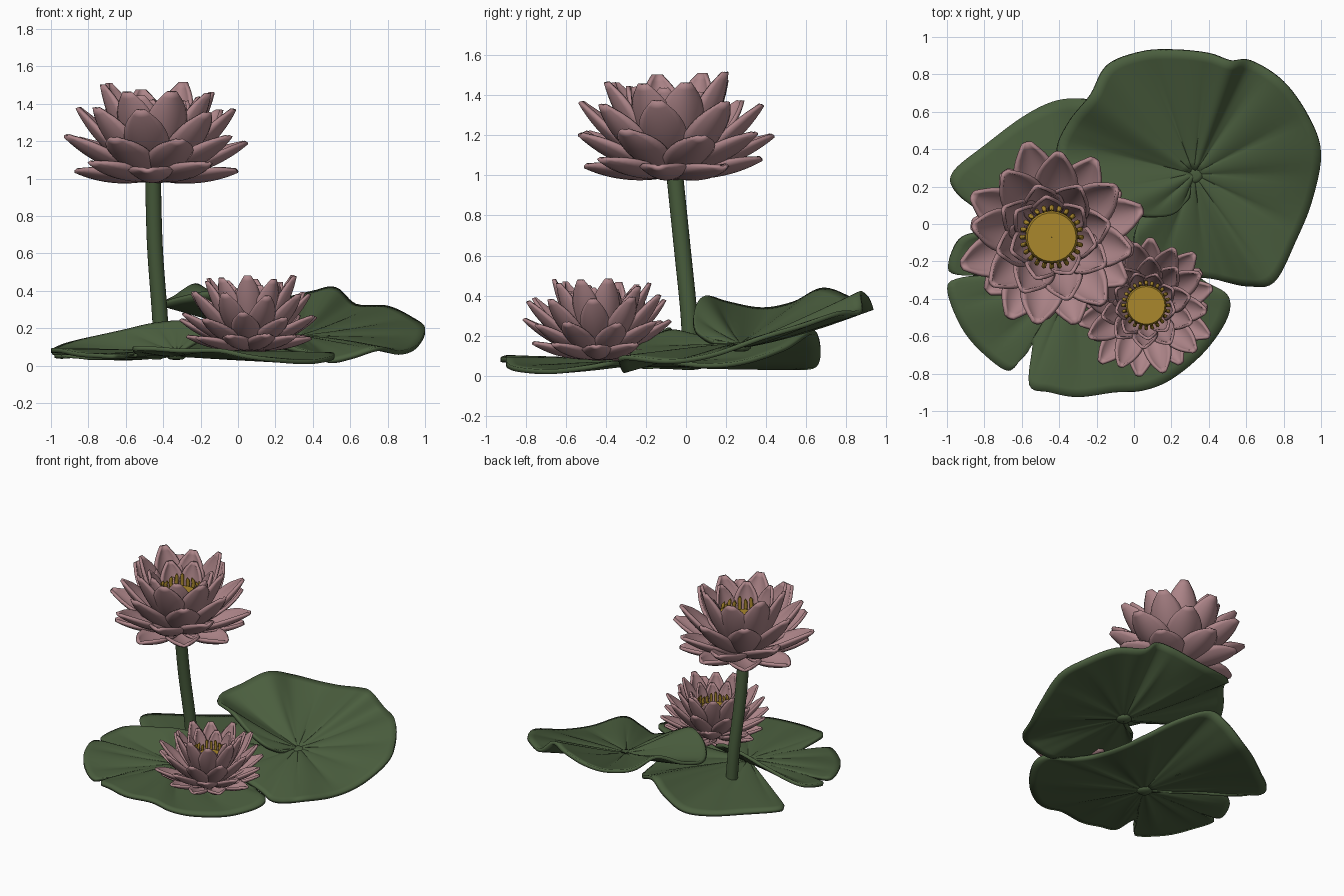
import bpy, bmesh, math, random
from mathutils import Vector

if "Cube" in bpy.data.objects:
    bpy.data.objects.remove(bpy.data.objects["Cube"])
random.seed(4)

def material(name, rgb):
    m = bpy.data.materials.new(name)
    m.diffuse_color = (*rgb, 1)
    m.use_nodes = True
    m.node_tree.nodes["Principled BSDF"].inputs["Base Color"].default_value = m.diffuse_color
    return m

PINK = material("petal pink", (0.42, 0.235, 0.25))
GREEN = material("leaf green", (0.07, 0.113, 0.049))
STEM = material("stem green", (0.062, 0.103, 0.043))
GOLD = material("centre gold", (0.40, 0.245, 0.025))

def finish(bm, name, mat, thick=0):
    bmesh.ops.recalc_face_normals(bm, faces=bm.faces)
    me = bpy.data.meshes.new(name)
    bm.to_mesh(me)
    bm.free()
    for p in me.polygons:
        p.use_smooth = True
    me.materials.append(mat)
    ob = bpy.data.objects.new(name, me)
    bpy.context.collection.objects.link(ob)
    if thick:
        s = ob.modifiers.new("thickness", 'SOLIDIFY')
        s.thickness, s.offset = thick, 0
    return ob

def grid(bm, rows):
    vs = [[bm.verts.new(p) for p in r] for r in rows]
    for a, b in zip(vs, vs[1:]):
        for i in range(len(a) - 1):
            bm.faces.new((a[i], a[i + 1], b[i + 1], b[i]))

def ring(c, r, z, n=32):
    return [c + Vector((r * math.cos(2 * math.pi * i / n), r * math.sin(2 * math.pi * i / n), z))
            for i in range(n + 1)]

def spline(pts, n):
    # Catmull-Rom through the points
    P = [Vector(p) for p in pts]
    P = [P[0]] + P + [P[-1]]
    out = []
    for i in range(1, len(P) - 2):
        a, b, c, d = P[i - 1:i + 3]
        for k in range(n):
            t = k / n
            out.append(0.5 * (2 * b + (c - a) * t + (2 * a - 5 * b + 4 * c - d) * t * t
                              + (3 * b - a - 3 * c + d) * t ** 3))
    return out + [P[-1]]

# lily pads: a rim curve joined to the hub by rings, with grooved veins and a hub knob
def pad(name, hub, rim, power, sub=6, rings=14):
    hub, bm = Vector(hub), bmesh.new()
    edge = spline(rim, sub)
    rows = []
    for k in range(rings + 1):
        t = 0.03 + 0.97 * k / rings
        row = []
        for p in edge:
            d = p - hub
            a = math.atan2(d.y, d.x)
            q = hub + d * t
            groove = 0.5 - abs(math.sin(6.5 * a)) ** 0.6
            q.z = hub.z + d.z * t ** power - 0.016 * groove * math.sin(math.pi * t)
            row.append(q)
        rows.append(row)
    grid(bm, rows)
    finish(bm, name, GREEN, 0.024)
    bm = bmesh.new()
    grid(bm, [ring(hub, r, z) for r, z in
              ((.001, -.03), (.035, -.027), (.055, -.012), (.05, .01), (.03, .016), (.001, .017))])
    bmesh.ops.remove_doubles(bm, verts=bm.verts, dist=1e-5)
    finish(bm, name + "_hub", GREEN)

pad("raised_leaf", (0.32, 0.27, 0.15), [
    (.29, .14, .16), (.2, .05, .22), (.04, .04, .31), (-.13, .09, .39), (-.31, .21, .36),
    (-.41, .38, .33), (-.35, .54, .36), (-.23, .69, .43), (-.14, .85, .37), (.04, .92, .34),
    (.22, .93, .35), (.4, .91, .39), (.52, .87, .41), (.63, .87, .32), (.8, .76, .31),
    (.93, .58, .25), (1.0, .38, .19), (.95, .12, .1), (.86, -.1, .07), (.75, -.31, .09),
    (.62, -.33, .05), (.5, -.31, .025), (.4, -.29, .06), (.22, -.27, .11),
    (.06, -.2, .17), (0, -.08, .22), (.06, .06, .19), (.22, .17, .16)], 1.2)
pad("floating_leaf", (-0.33, -0.28, 0.06), [
    (-.42, -.2, .045), (-.65, -.03, .04), (-.85, .1, .04), (-.97, .2, .05), (-.96, .29, .06),
    (-.8, .42, .05), (-.6, .57, .04), (-.43, .655, .06), (-.28, .67, .15), (-.16, .63, .22),
    (.02, .5, .14), (.13, .3, .07), (.18, .1, .05), (.22, -.17, .08), (.37, -.3, .06),
    (.5, -.38, .06), (.5, -.5, .04), (.38, -.68, .02), (.2, -.83, .03), (.05, -.89, .05),
    (-.1, -.9, .08), (-.3, -.925, .08), (-.45, -.9, .09), (-.56, -.86, .09), (-.54, -.64, .06),
    (-.62, -.74, .05), (-.69, -.78, .05), (-.85, -.65, .06), (-.95, -.5, .08), (-.995, -.32, .08),
    (-.85, -.28, .07), (-.99, -.25, .07), (-.95, -.1, .1), (-.85, -.05, .13),
    (-.65, -.05, .175), (-.45, -.06, .22), (-.27, -.09, .23), (-.14, -.16, .17)], 1.1)

# stem: a tube swept along a gentle curve
bm = bmesh.new()
grid(bm, [ring(p, 0.042, 0, 20) for p in
          spline([(-.405, .025, .05), (-.42, .015, .3), (-.445, -.02, .65), (-.455, -.06, 1.04)], 6)])
bmesh.ops.remove_doubles(bm, verts=bm.verts, dist=1e-5)
finish(bm, "flower_stem", STEM)

# one petal: arched strip, cupped across, with a rounded point
def petal(bm, c, ang, r0, z0, length, half, e0, e1, nu=14, nv=8):
    out = Vector((math.cos(ang), math.sin(ang), 0))
    side, up = Vector((-out.y, out.x, 0)), Vector((0, 0, 1))
    pos = c + out * r0 + up * z0
    rows = []
    for i in range(nu + 1):
        u = i / nu
        e = math.radians(e0 + (e1 - e0) * u)
        w = half * max(0.07, math.sin(math.pi * (0.1 + 0.9 * u ** 1.3))) ** 0.62
        inner = up * math.cos(e) - out * math.sin(e)
        rows.append([pos + side * (w * v) + inner * (0.5 * w * v * v)
                     for v in (2 * j / nv - 1 for j in range(nv + 1))])
        pos = pos + (out * math.cos(e) + up * math.sin(e)) * (length / nu)
    grid(bm, rows)

# layer: name, start radius, start height, length, half width, first and last elevation
LAYERS = [("outer", .05, .0, .40, .115, -6, 28),
          ("lower", .05, .01, .49, .118, 10, 43),
          ("middle", .06, .03, .52, .115, 24, 63),
          ("upper", .08, .05, .5, .11, 48, 76),
          ("inner", .12, .1, .35, .085, 62, 88)]

def flower(tag, c, s, n, slim, turn):
    c = Vector(c)
    for k, (lname, r0, z0, ln, half, e0, e1) in enumerate(LAYERS):
        bm = bmesh.new()
        count = n if k < 4 else n - 1
        for i in range(count):
            a = turn + 2 * math.pi * (i + 0.5 * (k % 2)) / count + random.uniform(-.05, .05)
            tilt = random.uniform(-4, 4)
            petal(bm, c, a, r0 * s, z0 * s, ln * s * random.uniform(.96, 1.06), half * s * slim,
                  e0 + tilt, e1 + tilt)
        finish(bm, f"{tag}_{lname}_petals", PINK, 0.02 * s)
    # receptacle under the petals
    bm = bmesh.new()
    grid(bm, [ring(c, r * s, z * s) for r, z in ((.001, -.02), (.06, -.015), (.09, .02), (.08, .1))])
    bmesh.ops.remove_doubles(bm, verts=bm.verts, dist=1e-5)
    finish(bm, f"{tag}_base", PINK)
    # seed head: a widening cup with a flat top
    bm = bmesh.new()
    prof = [(.045, .02), (.07, .08), (.125, .2), (.14, .26), (.13, .275), (.001, .275)]
    grid(bm, [ring(c, r * s, z * s) for r, z in prof])
    bmesh.ops.remove_doubles(bm, verts=bm.verts, dist=1e-5)
    head = finish(bm, f"{tag}_seed_head", GOLD)
    for p in head.data.polygons:
        p.use_smooth = abs(p.normal.z) < 0.9
    # stamens: a ring of small spikes
    bm = bmesh.new()
    for i in range(24):
        a = i * math.pi / 12
        d = Vector((math.cos(a), math.sin(a), 0))
        t = Vector((-d.y, d.x, 0))
        h = random.uniform(.32, .37)
        rows = []
        for r, z, w in ((.135, .2, .012), (.16, .29, .014), (.15, h - .02, .013), (.142, h, .003)):
            rows.append([c + s * (d * (r + w * math.cos(q)) + t * (w * math.sin(q)) + Vector((0, 0, z)))
                         for q in (j * math.pi / 3 for j in range(7))])
        grid(bm, rows)
    bmesh.ops.remove_doubles(bm, verts=bm.verts, dist=1e-6)
    finish(bm, f"{tag}_stamens", GOLD)

flower("tall_flower", (-.44, -.07, .995), 1.0, 8, 1.0, -0.13)
flower("low_flower", (.065, -.435, .09), 0.77, 10, 0.8, 0.54)
